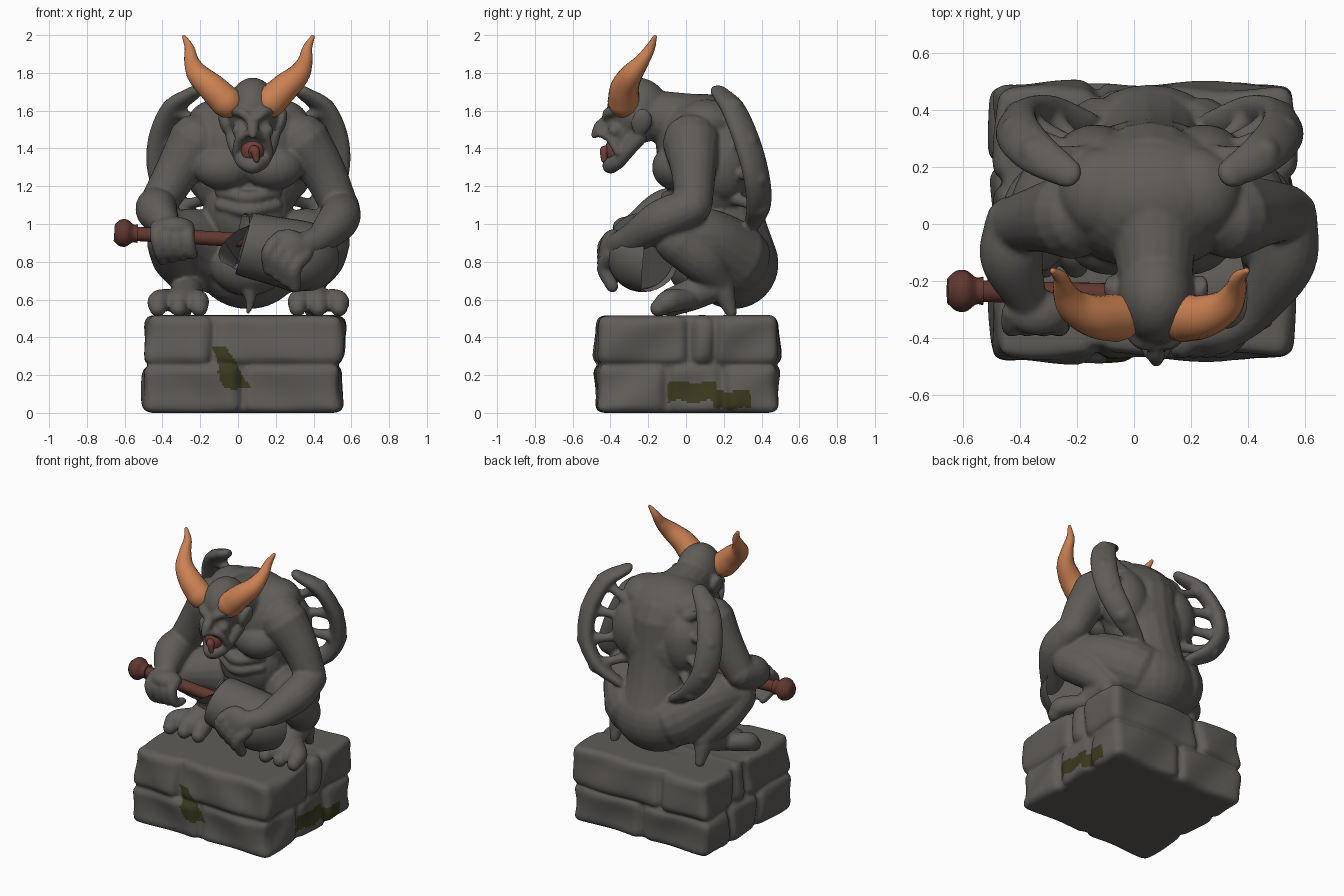
import bpy, bmesh, math, random
from mathutils import Vector, Matrix

random.seed(4)
CX = 0.055  # symmetry plane of the figure


def material(name, rgb):
    m = bpy.data.materials.new(name)
    m.diffuse_color = (*rgb, 1)
    return m


STONE = material("grey stone", (0.115, 0.107, 0.098))
HORN = material("orange horn", (0.60, 0.22, 0.085))
WOOD = material("red brown wood", (0.12, 0.038, 0.03))
MOUTH = material("mouth red", (0.17, 0.05, 0.04))
MOSS = material("dark moss", (0.042, 0.042, 0.014))


def blob(bm, c, r, rot=(0, 0, 0)):
    """Ellipsoid with centre c and radii r."""
    m = Matrix.Translation(c)
    for a, ax in zip(rot, "XYZ"):
        m = m @ Matrix.Rotation(math.radians(a), 4, ax)
    m = m @ Matrix.Diagonal((*r, 1))
    bmesh.ops.create_uvsphere(bm, u_segments=24, v_segments=16, radius=1, matrix=m)


def tube(bm, pts, radii, flat=1, ref=(0.31, 0.2, 0.93), rounded=True, n=18):
    """Smooth tapered tube through pts, with rounded ends."""
    pts = [Vector((*p, r)) for p, r in zip(pts, radii)]
    ext = [2 * pts[0] - pts[1]] + pts + [2 * pts[-1] - pts[-2]]
    path, steps = [], (6 if len(pts) > 2 else 1)
    for a, b, c, d in zip(ext, ext[1:], ext[2:], ext[3:]):
        for k in range(steps):
            t = k / steps
            path.append(0.5 * (2*b + (c-a)*t + (2*a-5*b+4*c-d)*t*t + (3*b-a-3*c+d)*t**3))
    path.append(pts[-1])
    stations = []
    for i, p in enumerate(path):
        t = (path[min(i+1, len(path)-1)] - path[max(i-1, 0)]).to_3d().normalized()
        stations.append((Vector(p[:3]), t, p[3]))
    if rounded:
        for end, sign in ((0, -1), (-1, 1)):
            c, t, r = stations[end]
            caps = [(c + t * sign * r * math.sin(a), t, r * math.cos(a)) for a in (0.5, 1.0, 1.4)]
            stations = caps[::-1] + stations if sign < 0 else stations + caps
    rings = []
    for c, t, r in stations:
        u = Vector(ref)
        u = (u - t * u.dot(t)).normalized()
        v = t.cross(u)
        rings.append([bm.verts.new(c + u*r*math.cos(a) + v*r*flat*math.sin(a))
                      for a in (2*math.pi*k/n for k in range(n))])
    for p, q in zip(rings, rings[1:]):
        for k in range(n):
            bm.faces.new((p[k], p[(k+1) % n], q[(k+1) % n], q[k]))
    bm.faces.new(rings[0][::-1])
    bm.faces.new(rings[-1])


def finish(bm, name, mats, voxel=0, smooth=4):
    """Turn bm into an object, optionally fused into one skin."""
    bmesh.ops.recalc_face_normals(bm, faces=bm.faces)
    me = bpy.data.meshes.new(name)
    bm.to_mesh(me)
    bm.free()
    ob = bpy.data.objects.new(name, me)
    bpy.context.collection.objects.link(ob)
    if voxel:
        rm = ob.modifiers.new("fuse", 'REMESH')
        rm.mode, rm.voxel_size = 'VOXEL', voxel
        sm = ob.modifiers.new("soften", 'SMOOTH')
        sm.factor, sm.iterations = 0.5, smooth
        dg = bpy.context.evaluated_depsgraph_get()
        ob.data = bpy.data.meshes.new_from_object(ob.evaluated_get(dg))
        ob.modifiers.clear()
    ob.data.materials.clear()
    for m in mats:
        ob.data.materials.append(m)
    bpy.ops.object.select_all(action='DESELECT')
    ob.select_set(True)
    bpy.context.view_layer.objects.active = ob
    bpy.ops.object.shade_smooth_by_angle(angle=math.radians(50))
    return ob


# --- pedestal: two courses of rough stones around a core
bm = bmesh.new()


def stone(lo, hi, bevel):
    lo, hi = Vector(lo), Vector(hi)
    m = Matrix.Translation((lo + hi) / 2) @ Matrix.Diagonal((*(hi - lo), 1))
    vs = bmesh.ops.create_cube(bm, size=1, matrix=m)["verts"]
    es = list({e for v in vs for e in v.link_edges})
    bmesh.ops.bevel(bm, geom=es, offset=bevel, segments=3, profile=0.5, affect='EDGES')


stone((-0.465, -0.445, 0), (0.525, 0.455, 0.515), 0.03)
for z0, z1, sx, sy in ((0, 0.26, (0.02, 0.34), (-0.1, 0.2)), (0.25, 0.52, (-0.13, 0.1), (0.02, 0.15))):
    for row, (y0, y1) in enumerate(((-0.485, sy[0]), (sy[0], sy[1]), (sy[1], 0.5))):
        cuts = (-0.505, sx[row % 2], 0.565)
        for x0, x1 in zip(cuts, cuts[1:]):
            j = lambda: random.uniform(0, 0.012)
            stone((x0 + j(), y0 + j(), z0), (x1 - j(), y1 - j(), z1 - j() / 2), 0.05)
block = finish(bm, "stone_block", [STONE, MOSS], 0.0115, 6)
for v in block.data.vertices:  # worn, wavy sides
    x, y, z = v.co
    k = min(1, max(0, max(abs(x - 0.03) / 0.53, abs(y) / 0.49) - 0.8) * 6)
    w = 0.009 * (math.sin(14*x + 11*z + 1) + math.sin(13*y - 17*z)) - 0.006
    v.co.x += k * w * (x - 0.03) * 1.9
    v.co.y += k * w * y * 2
for p in block.data.polygons:  # moss patches on the front and right sides
    x, y, z = p.center
    wob = 0.008 * math.sin(40 * z) + 0.008 * math.sin(35 * (x + y))
    front = y < -0.42 and 0.125 < z + wob / 2 < 0.35 and -0.14 + 0.25*(0.345-z) < x + wob < -0.05 + 0.5*(0.345-z)
    right = x > 0.49 and ((-0.1 < y < 0.16 and 0.065 < z + wob < 0.165) or (0.14 < y < 0.34 and 0.03 < z + wob < 0.11))
    p.material_index = int(front or right)

# --- body: fused from muscle volumes
bm = bmesh.new()
tube(bm, [(CX, 0.12, 1.42), (CX, 0.16, 1.2), (CX, 0.2, 1.0), (CX, 0.24, 0.82)], [0.24, 0.22, 0.22, 0.24])
blob(bm, (CX, 0.09, 1.42), (0.34, 0.25, 0.27))
blob(bm, (CX, 0.16, 1.25), (0.29, 0.21, 0.28))
blob(bm, (CX, 0.1, 1.08), (0.23, 0.2, 0.25))
blob(bm, (CX, 0.25, 0.79), (0.28, 0.24, 0.24))
blob(bm, (CX, 0.06, 0.78), (0.2, 0.16, 0.16))
tube(bm, [(CX, 0, 0.68), (CX + 0.01, 0, 0.6), (CX, 0, 0.53)], [0.05, 0.028, 0.012])  # tail spike
tube(bm, [(0.075, -0.2, 1.58), (0.07, -0.06, 1.55), (CX, 0.1, 1.5)], [0.13, 0.15, 0.19])  # neck
for z in (1.14, 1.07):  # belly folds
    tube(bm, [(CX - 0.15, -0.04, z + 0.03), (CX, -0.1, z), (CX + 0.15, -0.04, z + 0.03)], [0.03, 0.035, 0.03])

# --- head
HX = 0.078
blob(bm, (HX, -0.255, 1.6), (0.135, 0.165, 0.175))
blob(bm, (HX, -0.345, 1.49), (0.1, 0.08, 0.12))
tube(bm, [(HX, -0.41, 1.56), (HX, -0.455, 1.515), (HX, -0.485, 1.47)], [0.025, 0.033, 0.02])  # nose
tube(bm, [(HX - 0.05, -0.36, 1.33), (HX, -0.4, 1.31), (HX + 0.05, -0.36, 1.33)], [0.04, 0.045, 0.04])  # chin

for s in (-1, 1):
    X = lambda d: CX + s * d
    H = lambda d: HX + s * d
    # face details
    tube(bm, [(H(0.015), -0.425, 1.555), (H(0.06), -0.41, 1.59), (H(0.115), -0.35, 1.6)], [0.022, 0.027, 0.02])
    tube(bm, [(H(0.02), -0.44, 1.475), (H(0.07), -0.4, 1.45), (H(0.09), -0.36, 1.38)], [0.022, 0.024, 0.022])
    blob(bm, (H(0.075), -0.375, 1.495), (0.035, 0.04, 0.035))
    blob(bm, (H(0.027), -0.45, 1.475), (0.02, 0.025, 0.018))
    tube(bm, [(H(0.1), -0.25, 1.46), (H(0.085), -0.3, 1.4), (H(0.05), -0.36, 1.33)], [0.045, 0.04, 0.04])
    blob(bm, (H(0.15), -0.235, 1.54), (0.028, 0.055, 0.075), (-15, s * 15, 0))
    # torso muscles
    blob(bm, (X(0.13), -0.06, 1.3), (0.16, 0.12, 0.12))
    blob(bm, (X(0.16), 0.11, 1.54), (0.16, 0.16, 0.12))
    blob(bm, (X(0.19), 0.2, 1.33), (0.16, 0.15, 0.22))
    # crouched leg
    tube(bm, [(X(0.16), 0.25, 0.82), (X(0.3), 0.1, 0.91), (X(0.41), -0.05, 0.93)], [0.2, 0.175, 0.125])
    tube(bm, [(X(0.42), -0.05, 0.91), (X(0.385), 0.08, 0.81), (X(0.32), 0.18, 0.69)], [0.12, 0.12, 0.08])
    tube(bm, [(X(0.32), 0.18, 0.68), (X(0.33), 0.04, 0.63), (X(0.36), -0.08, 0.585)], [0.08, 0.085, 0.075])
    tube(bm, [(X(0.33), 0.2, 0.64), (X(0.33), 0.24, 0.53)], [0.06, 0.03])
    for d in (-0.1, 0, 0.1):
        tube(bm, [(X(0.35 + d * 0.5), 0, 0.6), (X(0.37 + d), -0.09, 0.59), (X(0.37 + d * 1.1), -0.145, 0.555)],
             [0.055, 0.062, 0.046])
    # wing: curved rim and spokes to the back
    rim = [(X(0.29), 0.18, 1.695), (X(0.4), 0.25, 1.61), (X(0.465), 0.325, 1.43), (X(0.455), 0.375, 1.24),
           (X(0.36), 0.385, 1.09), (X(0.22), 0.35, 0.99)]
    tube(bm, rim, [0.055, 0.078, 0.085, 0.083, 0.075, 0.05], 0.62, (-s * 0.7, 0.7, 0.05))
    for end, root in ((rim[1], 1.5), (rim[2], 1.4), (rim[3], 1.28), (rim[4], 1.14)):
        e, r = Vector(end), Vector((X(0.2), 0.24, root))
        tube(bm, [e, e.lerp(r, 0.4), r], [0.06, 0.03, 0.04])

# --- arms and hands
tube(bm, [(0.34, 0.03, 1.43), (0.45, 0.04, 1.28), (0.535, 0.04, 1.1)], [0.155, 0.12, 0.1])
tube(bm, [(0.545, 0.03, 1.09), (0.53, -0.13, 1.02), (0.43, -0.29, 0.92), (0.34, -0.36, 0.88)], [0.1, 0.11, 0.08, 0.075])
tube(bm, [(-0.22, 0.03, 1.43), (-0.32, 0.02, 1.28), (-0.415, 0, 1.12)], [0.155, 0.12, 0.1])
tube(bm, [(-0.425, 0, 1.11), (-0.43, -0.12, 1.07), (-0.38, -0.25, 1.0), (-0.345, -0.29, 0.97)], [0.1, 0.11, 0.075, 0.06])
blob(bm, (-0.34, -0.31, 0.98), (0.11, 0.08, 0.06))
blob(bm, (0.27, -0.385, 0.86), (0.12, 0.075, 0.11), (0, 30, 0))
for i in range(4):
    x = -0.43 + 0.055 * i
    tube(bm, [(x, -0.31, 0.985), (x, -0.36, 0.93), (x + 0.015, -0.34, 0.85), (x + 0.03, -0.28, 0.805 + 0.012 * i)],
         [0.036, 0.036, 0.032, 0.026])
    x, z = 0.165 + 0.045 * i, 0.89 - 0.03 * i
    tube(bm, [(x + 0.06, -0.4, z + 0.04), (x, -0.435, z - 0.03), (x, -0.39, z - 0.13)], [0.038, 0.04, 0.034])
finish(bm, "gargoyle_body", [STONE], 0.0115, 3)

# --- mouth lining and tongue
bm = bmesh.new()
blob(bm, (HX, -0.372, 1.392), (0.062, 0.055, 0.075))
tube(bm, [(HX, -0.4, 1.37), (HX + 0.01, -0.43, 1.39), (HX + 0.02, -0.435, 1.34)], [0.03, 0.026, 0.015])
finish(bm, "mouth", [MOUTH])

# --- horns
for s in (-1, 1):
    bm = bmesh.new()
    X = lambda d: CX + s * d
    tube(bm, [(X(0.115), -0.33, 1.645), (X(0.19), -0.325, 1.72), (X(0.265), -0.29, 1.79), (X(0.3), -0.235, 1.86),
              (X(0.312), -0.19, 1.93), (X(0.34), -0.165, 1.99)], [0.085, 0.076, 0.06, 0.04, 0.026, 0.011])
    finish(bm, "horn", [HORN])

# --- mallet: wooden handle with knob, stone head
bm = bmesh.new()
tube(bm, [(-0.58, -0.235, 0.95), (0.1, -0.25, 0.91)], [0.038, 0.038], rounded=False)
tube(bm, [(-0.655, -0.235, 0.955), (-0.625, -0.235, 0.953), (-0.59, -0.235, 0.952), (-0.555, -0.235, 0.95),
          (-0.53, -0.235, 0.949)], [0.045, 0.07, 0.072, 0.048, 0.05], rounded=False)
finish(bm, "mallet_handle", [WOOD])
bm = bmesh.new()
tube(bm, [(0.035, -0.24, 0.895), (0.045, -0.24, 0.892), (0.19, -0.23, 0.86), (0.34, -0.225, 0.825), (0.36, -0.22, 0.82)],
     [0.155, 0.17, 0.18, 0.19, 0.17], rounded=False, n=32)
finish(bm, "mallet_head", [STONE])
